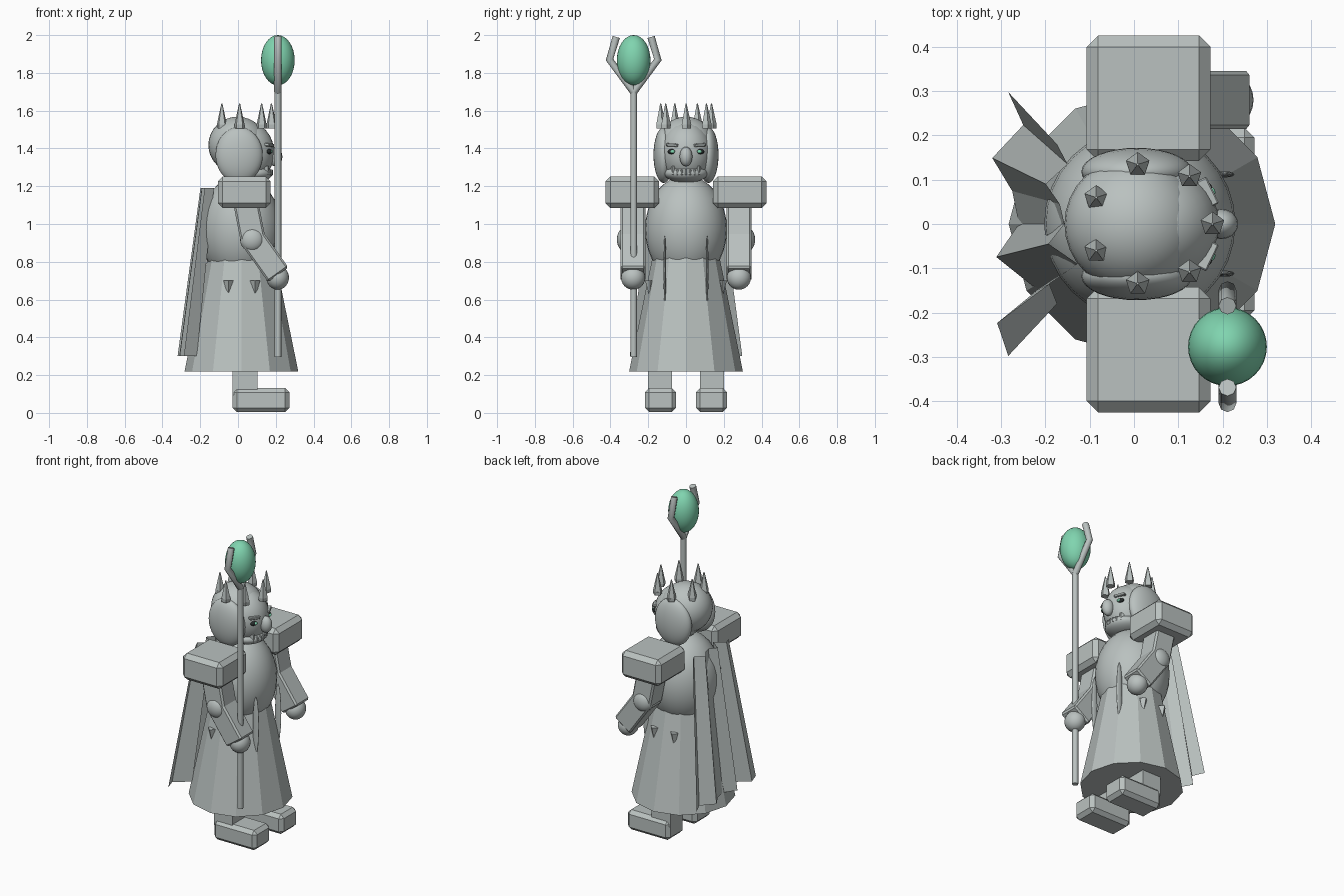
import bpy, bmesh, math
from mathutils import Vector

if "Cube" in bpy.data.objects:
    bpy.data.objects.remove(bpy.data.objects["Cube"])


def material(name, rgb):
    m = bpy.data.materials.new(name)
    m.diffuse_color = (*rgb, 1)
    m.use_nodes = True
    m.node_tree.nodes["Principled BSDF"].inputs["Base Color"].default_value = m.diffuse_color
    return m


GREY = material("stone_grey", (0.49, 0.535, 0.525))
GREEN = material("gem_green", (0.215, 0.66, 0.43))
DARK = material("socket_black", (0.02, 0.025, 0.025))


def finish(name, mat=GREY, smooth=False):
    o = bpy.context.object
    o.name = name
    o.data.materials.append(mat)
    if smooth:
        bpy.ops.object.shade_smooth()
    return o


def ball(name, loc, radii, mat=GREY, seg=32):
    bpy.ops.mesh.primitive_uv_sphere_add(segments=seg, ring_count=seg // 2, location=loc)
    bpy.context.object.scale = radii
    return finish(name, mat, True)


def box(name, loc, size, rot=(0, 0, 0), bevel=0, segs=1):
    bpy.ops.mesh.primitive_cube_add(size=1, location=loc, rotation=rot)
    o = bpy.context.object
    o.scale = size
    bpy.ops.object.transform_apply(location=False, rotation=False, scale=True)
    if bevel:
        b = o.modifiers.new("bevel", 'BEVEL')
        b.width, b.segments = bevel, segs
    return finish(name)


def cone(name, loc, r1, r2, depth, sides, rot=(0, 0, 0)):
    bpy.ops.mesh.primitive_cone_add(vertices=sides, radius1=r1, radius2=r2,
                                    depth=depth, location=loc, rotation=rot)
    return finish(name)


def limb(name, a, b, width, thick):
    """Square bar between two points lying in a plane of constant y."""
    a, b = Vector(a), Vector(b)
    d = b - a
    return box(name, (a + b) / 2, (width, thick, d.length),
               (0, math.atan2(d.x, d.z), 0), 0.01)


def rod(name, points, radius):
    c = bpy.data.curves.new(name, 'CURVE')
    c.dimensions = '3D'
    c.bevel_depth, c.bevel_resolution, c.use_fill_caps = radius, 2, True
    s = c.splines.new('POLY')
    s.points.add(len(points) - 1)
    for p, q in zip(s.points, points):
        p.co = (*q, 1)
    o = bpy.data.objects.new(name, c)
    bpy.context.collection.objects.link(o)
    c.materials.append(GREY)


# Robe and round torso
cone("robe", (0.018, 0, 0.535), 0.301, 0.172, 0.63, 12, (0, 0, math.pi / 2))
ball("torso", (0.013, 0, 0.972), (0.216, 0.217, 0.285))

# Head, jaw, hair cap and nose
ball("head", (0.045, 0, 1.378), (0.147, 0.138, 0.165))
ball("jaw", (0.075, 0, 1.268), (0.108, 0.115, 0.05))
ball("hair_cap", (-0.002, 0, 1.418), (0.155, 0.152, 0.15))
ball("nose", (0.197, 0, 1.357), (0.038, 0.034, 0.052), seg=20)

# Teeth along the mouth, with taller fangs at the corners
for i in range(7):
    y = (i - 3) * 0.023
    h = 0.05 if i in (0, 6) else 0.03
    box("tooth", (0.172 - 5 * y * y, y, 1.258 + h / 2), (0.026, 0.013, h),
        (0, 0, -y * 5), 0.003)

for side in (-1, 1):
    # Feet and legs
    box("boot", (0.122, side * 0.135, 0.068), (0.3, 0.164, 0.126), bevel=0.022)
    box("leg", (0.036, side * 0.137, 0.22), (0.132, 0.128, 0.25))

    # Arms
    y = side * 0.28
    limb("upper_arm", (0.032, y, 1.16), (0.082, y, 0.905), 0.132, 0.132)
    ball("elbow", (0.075, side * 0.322, 0.917), (0.064, 0.044, 0.064), seg=24)
    limb("forearm", (0.072, y, 0.93), (0.213, y, 0.732), 0.132, 0.132)
    ball("hand", (0.21, y, 0.716), (0.06, 0.064, 0.064), seg=24)
    box("shoulder_pad", (0.033, side * 0.284, 1.168), (0.28, 0.283, 0.168), bevel=0.026)

    # Hair locks, eyes and brows
    ball("hair_lock", (0.006, side * 0.118, 1.365), (0.125, 0.054, 0.148))
    ball("eye_socket", (0.161, side * 0.07, 1.383), (0.018, 0.027, 0.015), DARK, 16)
    ball("eye", (0.173, side * 0.071, 1.383), (0.011, 0.013, 0.009), GREEN, 12)
    box("brow", (0.165, side * 0.071, 1.418), (0.028, 0.066, 0.016),
        (side * 0.06, 0, side * 0.45), 0.003)

    # Hanging ribbons in front and small tassels at the hips
    ball("ribbon", (0.205, side * 0.112, 0.755), (0.022, 0.007, 0.185), seg=12)
    for x in (-0.05, 0.09):
        cone("tassel", (x, side * 0.19, 0.66), 0.004, 0.027, 0.08, 4)

# Crown spikes in a ring
for i in range(7):
    a = i * math.tau / 7
    x, y = 0.039 + 0.138 * math.cos(a), 0.138 * math.sin(a)
    cone("crown_spike_base", (x, y, 1.516), 0.026, 0.028, 0.022, 5)
    cone("crown_spike", (x, y, 1.582), 0.028, 0.003, 0.112, 5)

# Pleated cape
N = 9
bottom_x = [-0.284, -0.25, -0.32, -0.275, -0.26, -0.311, -0.218, -0.309, -0.284]
bm = bmesh.new()
low, high = [], []
for i, bx in enumerate(bottom_x):
    t = 1 - i / (N - 1) * 2
    low.append(bm.verts.new((bx, 0.298 * t, 0.3)))
    high.append(bm.verts.new((bx * 0.7 + 0.025, 0.18 * t, 1.19)))
for i in range(N - 1):
    bm.faces.new((low[i], low[i + 1], high[i + 1], high[i]))
bmesh.ops.recalc_face_normals(bm, faces=bm.faces)
if sum(f.normal.x for f in bm.faces) > 0:
    bmesh.ops.reverse_faces(bm, faces=bm.faces)
me = bpy.data.meshes.new("cape")
bm.to_mesh(me)
bm.free()
me.materials.append(GREY)
bpy.context.collection.objects.link(bpy.data.objects.new("cape", me))

# Staff with a two-pronged fork holding the gem
SX, SY = 0.211, -0.277
rod("staff", [(SX, SY, 0.295), (SX, SY, 1.71)], 0.018)
for side in (-1, 1):
    rod("staff_prong", [(SX, SY, 1.7), (SX, SY + side * 0.128, 1.87),
                        (SX, SY + side * 0.092, 1.99)], 0.02)
ball("gem", (SX, SY, 1.867), (0.089, 0.089, 0.133), GREEN)
